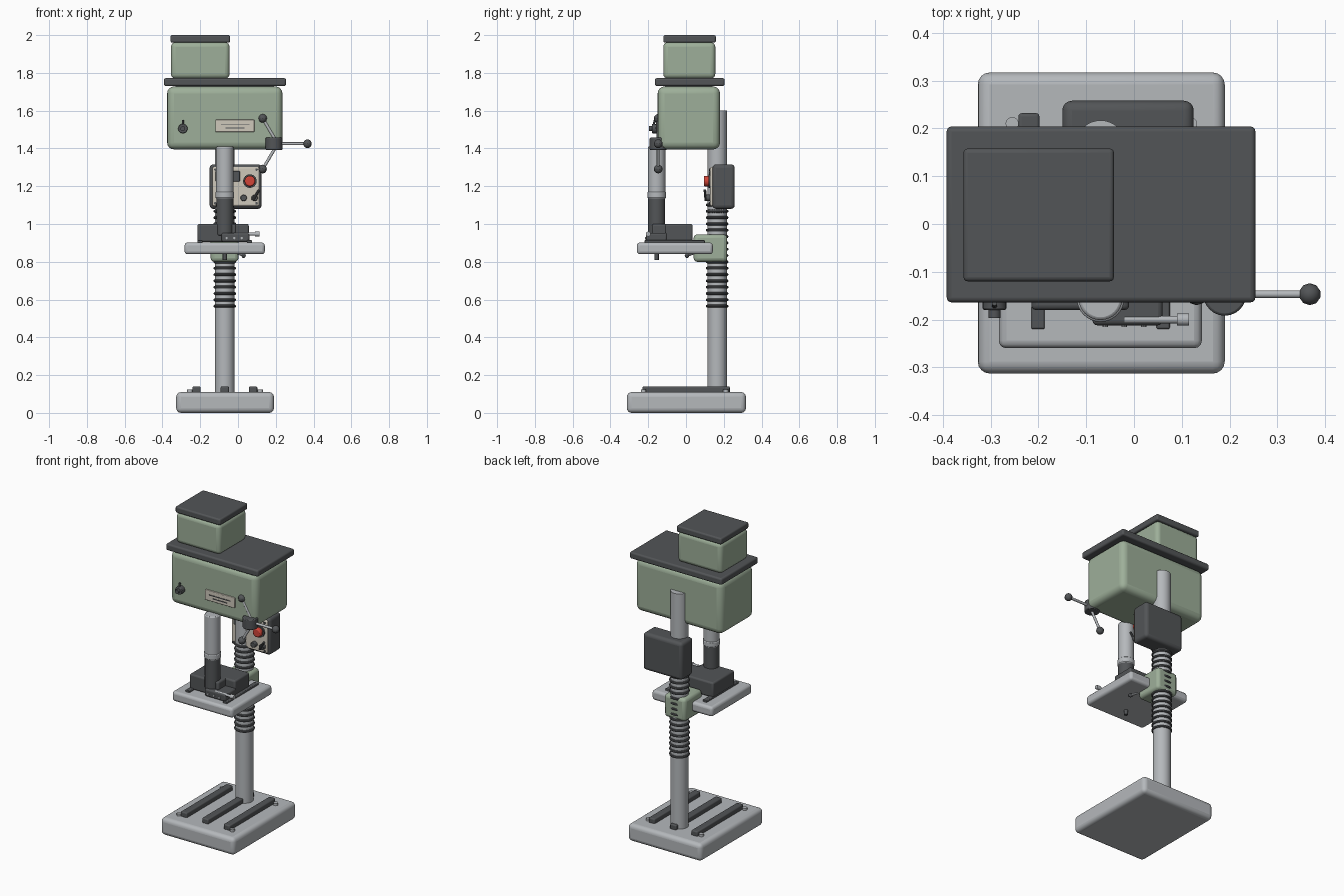
import bpy, bmesh, math
from mathutils import Vector

if "Cube" in bpy.data.objects:
    bpy.data.objects.remove(bpy.data.objects["Cube"])


def mat(name, r, g, b):
    m = bpy.data.materials.new(name)
    m.diffuse_color = (r, g, b, 1)
    m.use_nodes = True
    m.node_tree.nodes["Principled BSDF"].inputs["Base Color"].default_value = m.diffuse_color
    return m


GREEN = mat("green_paint", 0.34, 0.43, 0.32)
DARK = mat("dark_metal", 0.085, 0.09, 0.095)
LIGHT = mat("light_metal", 0.46, 0.48, 0.50)
CREAM = mat("cream_panel", 0.62, 0.58, 0.50)
RED = mat("red_button", 0.65, 0.06, 0.04)


def finish(bm, name, m, bevel=0, segs=3):
    me = bpy.data.meshes.new(name)
    bm.to_mesh(me)
    bm.free()
    o = bpy.data.objects.new(name, me)
    bpy.context.collection.objects.link(o)
    me.materials.append(m)
    if bevel:
        b = o.modifiers.new("bevel", "BEVEL")
        b.width, b.segments, b.limit_method = bevel, segs, "ANGLE"
    bpy.ops.object.select_all(action="DESELECT")
    o.select_set(True)
    bpy.context.view_layer.objects.active = o
    bpy.ops.object.shade_smooth_by_angle(angle=math.radians(35))
    return o


def box(name, x, y, z, m, bevel=0.005, segs=3):
    """Box from (min, max) ranges."""
    bm = bmesh.new()
    bmesh.ops.create_cube(bm, size=1)
    for v in bm.verts:
        v.co = [r[0] + (c + 0.5) * (r[1] - r[0]) for c, r in zip(v.co, (x, y, z))]
    return finish(bm, name, m, bevel, segs)


def rod(name, a, b, r, m, segs=24, bevel=0):
    """Cylinder from point a to point b."""
    a, b = Vector(a), Vector(b)
    bm = bmesh.new()
    bmesh.ops.create_cone(bm, cap_ends=True, segments=segs, radius1=r, radius2=r, depth=(b - a).length)
    q = (b - a).to_track_quat("Z", "Y")
    for v in bm.verts:
        v.co = q @ v.co + (a + b) / 2
    return finish(bm, name, m, bevel, 2)


def ball(name, c, r, m):
    bm = bmesh.new()
    bmesh.ops.create_uvsphere(bm, u_segments=10, v_segments=8, radius=r)
    bmesh.ops.translate(bm, verts=bm.verts, vec=c)
    return finish(bm, name, m)


def ring(name, c, R, r, m, n=28, k=8):
    """Horizontal torus."""
    bm = bmesh.new()
    vs = []
    for i in range(n):
        t = 2 * math.pi * i / n
        for j in range(k):
            p = 2 * math.pi * j / k
            d = R + r * math.cos(p)
            vs.append(bm.verts.new((c[0] + d * math.cos(t), c[1] + d * math.sin(t), c[2] + r * math.sin(p))))
    for i in range(n):
        for j in range(k):
            i2, j2 = (i + 1) % n, (j + 1) % k
            bm.faces.new((vs[i * k + j], vs[i2 * k + j], vs[i2 * k + j2], vs[i * k + j2]))
    return finish(bm, name, m)


CX, CY, QY = -0.07, 0.165, -0.155

# base plate with rails and corner bolts
box("base", (-0.327, 0.19), (-0.313, 0.317), (0, 0.11), LIGHT, 0.025, 4)
for dx in (-0.15, 0, 0.15):
    box("base_rail", (CX + dx - 0.022, CX + dx + 0.022), (-0.23, 0.232), (0.105, 0.14), DARK, 0.007)
for x in (-0.255, 0.118):
    for y in (-0.225, 0.21):
        rod("base_bolt", (x, y, 0.1), (x, y, 0.124), 0.014, LIGHT, 12)

# column with spring rings
rod("column", (CX, CY, 0.1), (CX, CY, 1.6), 0.052, LIGHT, 32)
for i in range(17):
    ring("column_ring", (CX, CY, 0.565 + i * 0.0335), 0.052, 0.008, DARK)

# table, rails and bracket
box("table", (-0.283, 0.142), (-0.26, 0.142), (0.84, 0.902), LIGHT, 0.016)
for s in (-1, 1):
    x = CX + s * 0.131
    box("table_rail", (x - 0.014, x + 0.014), (-0.22, 0.1), (0.895, 0.914), DARK, 0.004)
box("table_bracket", (-0.145, 0.003), (0.04, 0.218), (0.80, 0.945), GREEN, 0.02)
rod("table_bolt", (CX, QY, 0.81), (CX, QY, 0.85), 0.011, DARK, 12)
rod("clamp_lever", (-0.01, 0.05, 0.85), (0.03, 0.005, 0.832), 0.007, LIGHT, 10)
ball("clamp_lever_knob", (0.03, 0.005, 0.832), 0.012, DARK)

# vise
box("vise_body", (-0.215, -0.01), (-0.18, 0.035), (0.905, 1.0), DARK, 0.01)
box("vise_back", (-0.04, 0.057), (-0.11, 0.035), (0.905, 1.0), DARK, 0.01)
box("vise_jaw", (-0.087, 0.06), (-0.212, -0.1), (0.905, 0.953), DARK, 0.01)
rod("vise_screw", (-0.02, -0.2, 0.947), (0.1, -0.2, 0.947), 0.008, LIGHT, 14)
rod("vise_screw_end", (0.09, -0.2, 0.947), (0.115, -0.2, 0.947), 0.013, LIGHT, 14)
for x in (-0.06, -0.02, 0.02):
    rod("vise_bolt", (x, -0.216, 0.925), (x, -0.2, 0.925), 0.006, LIGHT, 10)

# quill and chuck
rod("quill", (CX, QY, 1.13), (CX, QY, 1.41), 0.046, LIGHT, 32, 0.006)
rod("quill_collar", (CX, QY, 1.137), (CX, QY, 1.17), 0.05, LIGHT, 32, 0.005)
rod("chuck", (CX, QY, 0.94), (CX, QY, 1.14), 0.045, DARK, 32, 0.005)

# head, lids and motor housing
box("head", (-0.375, 0.235), (-0.15, 0.18), (1.395, 1.728), GREEN, 0.036, 4)
box("head_lid", (-0.392, 0.254), (-0.164, 0.204), (1.73, 1.772), DARK, 0.01)
box("head_seam", (-0.33, 0.19), (-0.11, 0.14), (1.72, 1.735), DARK, 0)
box("motor_housing", (-0.355, -0.045), (-0.12, 0.155), (1.77, 1.962), GREEN, 0.024, 4)
box("motor_lid", (-0.357, -0.042), (-0.12, 0.158), (1.96, 2.0), DARK, 0.009)
box("motor_seam", (-0.33, -0.07), (-0.1, 0.13), (1.955, 1.97), DARK, 0)

# nameplate and switch on the head front
box("nameplate", (-0.12, 0.087), (-0.16, -0.14), (1.487, 1.552), CREAM, 0.004)
box("nameplate_bar", (-0.09, 0.06), (-0.163, -0.155), (1.523, 1.528), DARK, 0)
box("nameplate_bar", (-0.065, 0.035), (-0.163, -0.155), (1.505, 1.51), DARK, 0)
rod("switch_base", (-0.292, -0.14, 1.505), (-0.292, -0.18, 1.505), 0.025, DARK, 20, 0.004)
rod("switch_cap", (-0.292, -0.17, 1.505), (-0.292, -0.197, 1.505), 0.013, DARK, 14)
rod("switch_lever", (-0.292, -0.175, 1.51), (-0.292, -0.165, 1.55), 0.006, DARK, 10)

# feed handle with three spokes
HX, HY, HZ = 0.21, -0.147, 1.425
rod("feed_hub", (0.19, HY, 1.392), (0.19, HY, 1.457), 0.045, DARK, 24, 0.005)
for k in range(3):
    a = math.radians(120 * k)
    tip = (HX + 0.158 * math.cos(a), HY, HZ + 0.158 * math.sin(a) * 0.98)
    rod("feed_spoke", (HX, HY, HZ), tip, 0.008, LIGHT, 12)
    ball("feed_knob", tip, 0.023, DARK)

# control box on the column
box("control_box", (-0.15, 0.125), (0.14, 0.258), (1.08, 1.316), DARK, 0.02, 4)
box("control_panel", (-0.135, 0.112), (0.128, 0.15), (1.095, 1.302), CREAM, 0.008)
for x in (-0.12, 0.098):
    for z in (1.11, 1.288):
        rod("panel_screw", (x, 0.122, z), (x, 0.135, z), 0.007, DARK, 10)
box("panel_display", (-0.118, 0.01), (0.122, 0.135), (1.225, 1.28), DARK, 0.004)
rod("stop_ring", (0.063, 0.118, 1.227), (0.063, 0.14, 1.227), 0.036, DARK, 24)
rod("stop_button", (0.063, 0.094, 1.227), (0.063, 0.135, 1.227), 0.028, RED, 24, 0.007)
for x in (0.03, 0.088):
    rod("panel_dial", (x, 0.105, 1.138), (x, 0.135, 1.138), 0.017, DARK, 16, 0.003)
rod("panel_lever", (0.078, 0.105, 1.125), (0.112, 0.1, 1.18), 0.007, DARK, 10)
